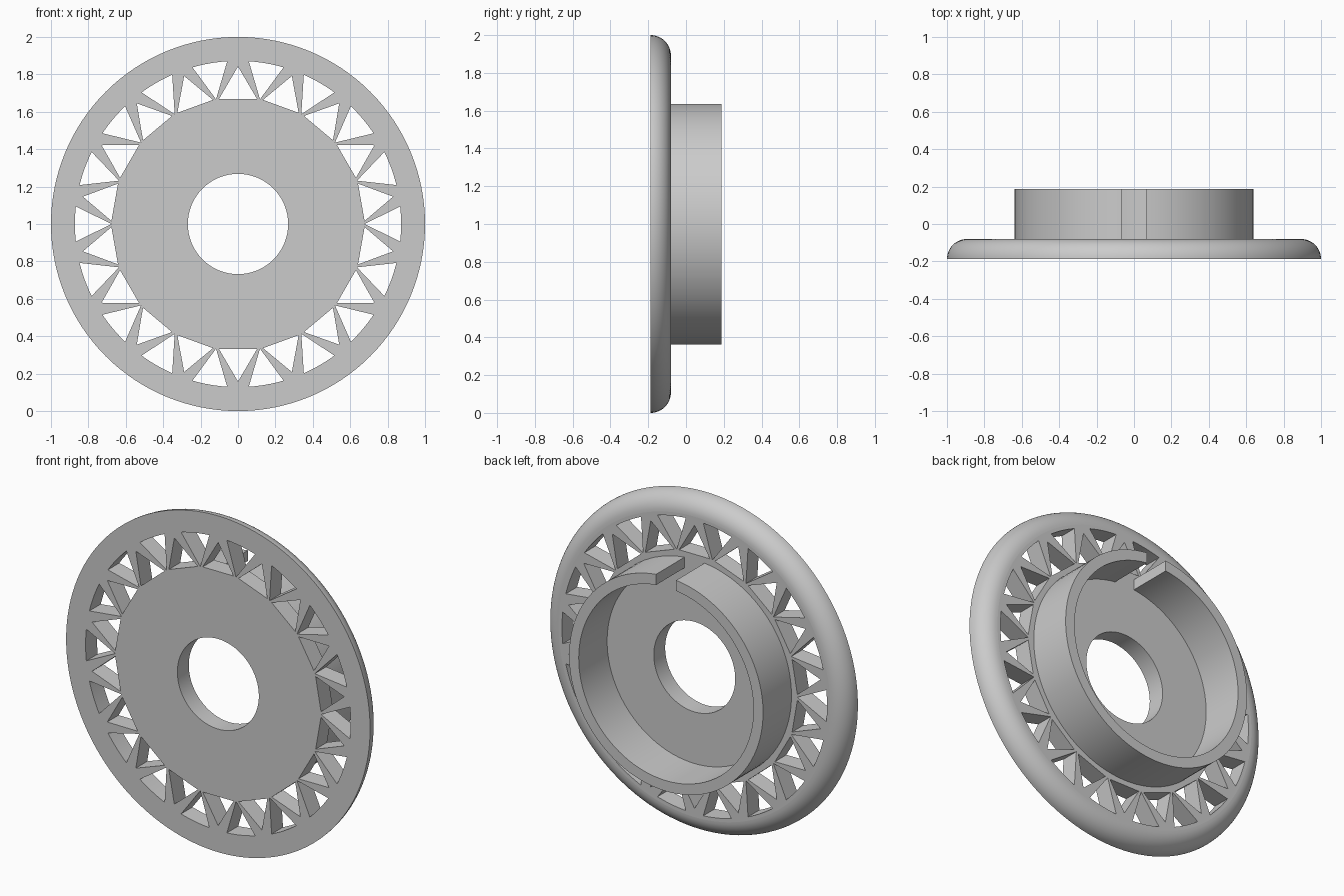
import bpy, bmesh
from math import sin, cos, pi, radians, asin

cube = bpy.data.objects.get("Cube")
if cube:
    bpy.data.objects.remove(cube, do_unlink=True)

FRONT, FACE, BACK = -0.187, -0.08, 0.187   # depths along y
CENTRE_Z = 1.0
SEGMENTS = 128
CELLS = 18                                 # triangle pairs around the disc

grey = bpy.data.materials.new("plain grey")
grey.use_nodes = True
colour = (0.6, 0.6, 0.6, 1)
grey.diffuse_color = colour
grey.node_tree.nodes["Principled BSDF"].inputs["Base Color"].default_value = colour


def polar(r, degrees):
    a = radians(degrees)
    return r * cos(a), r * sin(a)


def finish(bm, name):
    bmesh.ops.recalc_face_normals(bm, faces=bm.faces)
    mesh = bpy.data.meshes.new(name)
    bm.to_mesh(mesh)
    bm.free()
    obj = bpy.data.objects.new(name, mesh)
    obj.location.z = CENTRE_Z
    bpy.context.collection.objects.link(obj)
    mesh.materials.append(grey)
    return obj


def prism(bm, outline, y0, y1):
    """Extrude an (x, z) outline along y."""
    face = bm.faces.new([bm.verts.new((x, y0, z)) for x, z in outline])
    result = bmesh.ops.extrude_face_region(bm, geom=[face])
    moved = [v for v in result["geom"] if isinstance(v, bmesh.types.BMVert)]
    bmesh.ops.translate(bm, verts=moved, vec=(0, y1 - y0, 0))


def smooth(obj):
    """Smooth the curved walls and keep the flat front and back faces flat."""
    bpy.ops.object.select_all(action="DESELECT")
    obj.select_set(True)
    bpy.context.view_layer.objects.active = obj
    bpy.ops.object.shade_smooth_by_angle(angle=radians(30))
    for poly in obj.data.polygons:
        if abs(poly.normal.y) > 0.999:
            poly.use_smooth = False


# Disc: flat front, quarter-round rim on the back
bm = bmesh.new()
round_r = FACE - FRONT
loops = []
for i in range(13):
    a = i / 12 * pi / 2
    r, y = 1 - round_r + round_r * cos(a), FRONT + round_r * sin(a)
    loops.append([bm.verts.new((r * cos(t), y, r * sin(t)))
                  for t in (2 * pi * k / SEGMENTS for k in range(SEGMENTS))])
for low, high in zip(loops, loops[1:]):
    for k in range(SEGMENTS):
        n = (k + 1) % SEGMENTS
        bm.faces.new((low[k], low[n], high[n], high[k]))
bm.faces.new(loops[0])
bm.faces.new(loops[-1])
disc = finish(bm, "disc")

# Cutters: centre hole and alternating triangular openings
bm = bmesh.new()
cut = (FRONT - 0.1, FACE + 0.1)
prism(bm, [polar(0.268, 360 * k / 96) for k in range(96)], *cut)
step = 360 / CELLS
for k in range(CELLS):
    mid = k * step
    arc = [polar(0.872, mid + 6.2 * j / 3) for j in range(-3, 4)]
    prism(bm, [polar(0.677, mid)] + arc, *cut)
    mid += step / 2
    prism(bm, [polar(0.842, mid), polar(0.677, mid + 8.6), polar(0.677, mid - 8.6)], *cut)
cutter = finish(bm, "opening_cutter")
cutter.hide_render = True

mod = disc.modifiers.new("openings", "BOOLEAN")
mod.operation, mod.solver, mod.object = "DIFFERENCE", "EXACT", cutter
bpy.context.view_layer.objects.active = disc
bpy.ops.object.modifier_apply(modifier=mod.name)
bpy.data.objects.remove(cutter, do_unlink=True)
smooth(disc)

# Split collar on the back, open at the top with parallel gap sides
bm = bmesh.new()
OUTER, INNER, HALF_GAP = 0.638, 0.575, 0.066


def open_arc(r):
    gap = asin(HALF_GAP / r)
    span = 2 * pi - 2 * gap
    angles = [pi / 2 + gap + span * k / 96 for k in range(97)]
    return [(r * cos(a), r * sin(a)) for a in angles]


prism(bm, open_arc(OUTER) + open_arc(INNER)[::-1], FACE - 0.01, BACK)
smooth(finish(bm, "split_collar"))
